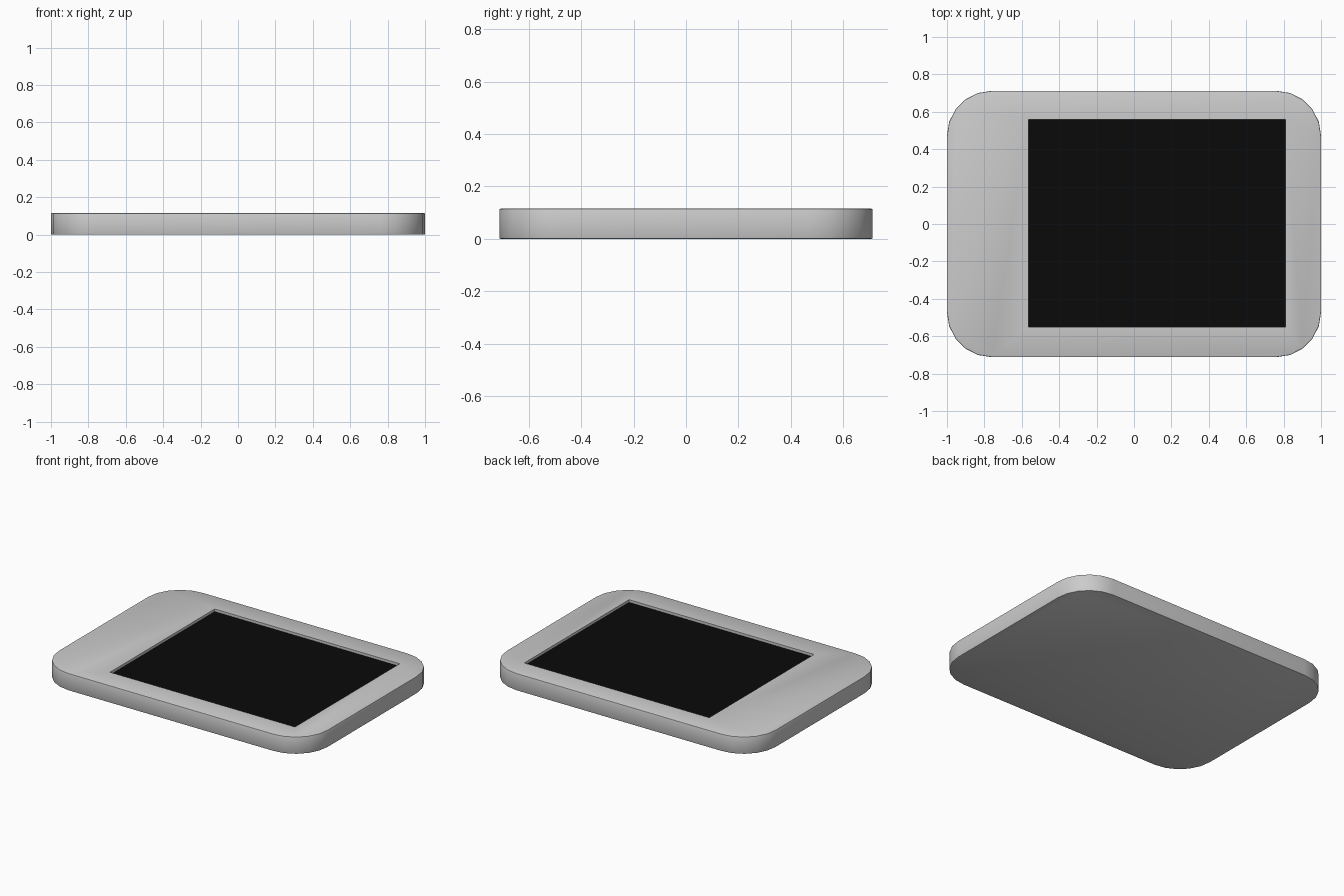
import bpy, bmesh
from math import sin, cos, pi, radians

if "Cube" in bpy.data.objects:
    bpy.data.objects.remove(bpy.data.objects["Cube"])

W, D, H, R, SEG = 1.0, 0.712, 0.115, 0.24, 5      # half width, half depth, height, corner
X0, X1, Y0, Y1 = -0.565, 0.81, -0.552, 0.56       # screen opening
RECESS = 0.02


def add_object(name, bm):
    mesh = bpy.data.meshes.new(name)
    bmesh.ops.recalc_face_normals(bm, faces=bm.faces)
    bm.to_mesh(mesh)
    bm.free()
    ob = bpy.data.objects.new(name, mesh)
    bpy.context.collection.objects.link(ob)
    return ob


def box(name, x0, x1, y0, y1, z0, z1):
    bm = bmesh.new()
    bmesh.ops.create_cube(bm, size=1)
    for v in bm.verts:
        v.co.x = x1 if v.co.x > 0 else x0
        v.co.y = y1 if v.co.y > 0 else y0
        v.co.z = z1 if v.co.z > 0 else z0
    return add_object(name, bm)


# Tablet body: extruded rounded rectangle
bm = bmesh.new()
outline = []
for k, (sx, sy) in enumerate([(1, 1), (-1, 1), (-1, -1), (1, -1)]):
    for i in range(SEG + 1):
        a = (k + i / SEG) * pi / 2
        outline.append(bm.verts.new((sx * (W - R) + R * cos(a),
                                     sy * (D - R) + R * sin(a), 0)))
base = bm.faces.new(outline)
ext = bmesh.ops.extrude_face_region(bm, geom=[base])
bmesh.ops.translate(bm, vec=(0, 0, H),
                    verts=[v for v in ext["geom"] if isinstance(v, bmesh.types.BMVert)])
body = add_object("body", bm)

# Slightly softened rims, then the screen recess
bev = body.modifiers.new("soft_rim", "BEVEL")
bev.width, bev.segments = 0.005, 2
bev.limit_method, bev.angle_limit = "ANGLE", radians(60)
cutter = box("screen_cutter", X0, X1, Y0, Y1, H - RECESS, H + 0.1)
cutter.hide_render = True
cut = body.modifiers.new("screen_recess", "BOOLEAN")
cut.operation, cut.object, cut.solver = "DIFFERENCE", cutter, "EXACT"
bpy.context.view_layer.objects.active = body
body.select_set(True)
for m in ("soft_rim", "screen_recess"):
    bpy.ops.object.modifier_apply(modifier=m)
bpy.data.objects.remove(cutter)
bpy.ops.object.shade_smooth_by_angle(angle=radians(35))

# Black screen panel at the bottom of the recess
screen = box("screen", X0 + 0.001, X1 - 0.001, Y0 + 0.001, Y1 - 0.001,
             H - RECESS - 0.01, H - RECESS + 0.003)
black = bpy.data.materials.new("black_glass")
black.diffuse_color = (0.003, 0.003, 0.003, 1)
black.use_nodes = True
black.node_tree.nodes["Principled BSDF"].inputs["Base Color"].default_value = black.diffuse_color
screen.data.materials.append(black)
